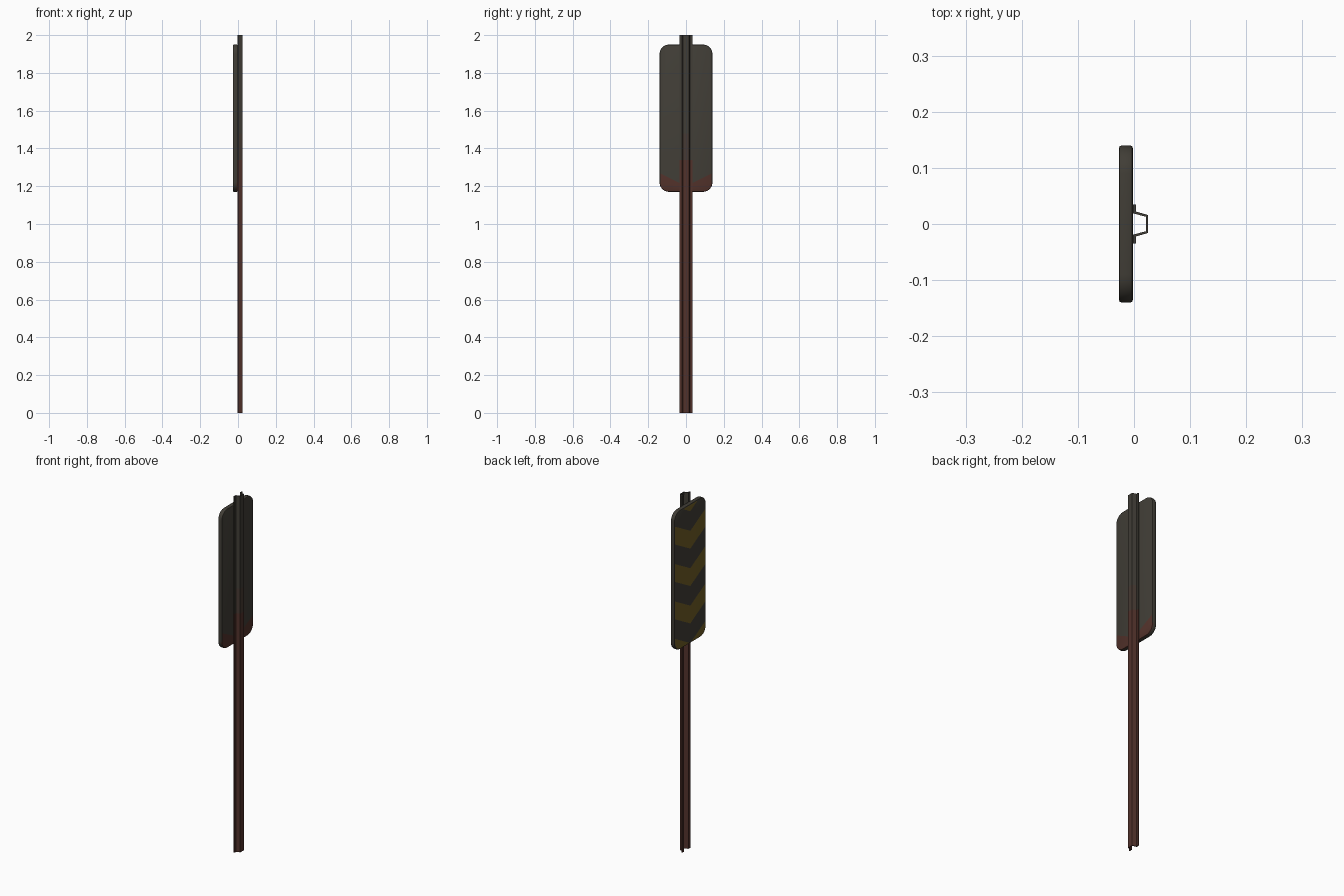
import bpy, bmesh, math
from mathutils import Vector

if "Cube" in bpy.data.objects:
    bpy.data.objects.remove(bpy.data.objects["Cube"])


def material(name, rgb):
    m = bpy.data.materials.new(name)
    m.diffuse_color = (*rgb, 1)
    m.use_nodes = True
    m.node_tree.nodes["Principled BSDF"].inputs["Base Color"].default_value = m.diffuse_color
    return m


GREY, RUST, YELLOW, STAIN = range(4)
MATS = [material("weathered_grey", (0.052, 0.047, 0.037)),
        material("rust_red", (0.085, 0.032, 0.024)),
        material("faded_yellow", (0.16, 0.11, 0.018)),
        material("rust_stain", (0.062, 0.042, 0.033))]


def prism(bm, pts, axis):
    """Closed outline swept along a vector."""
    f = bm.faces.new([bm.verts.new(p) for p in pts])
    r = bmesh.ops.extrude_face_region(bm, geom=[f])
    bmesh.ops.translate(bm, vec=axis, verts=[v for v in r["geom"] if isinstance(v, bmesh.types.BMVert)])
    bmesh.ops.recalc_face_normals(bm, faces=bm.faces)


def cut(bm, co, no, rule):
    """Slice only the faces that satisfy the rule."""
    faces = [f for f in bm.faces if rule(f)]
    geom = set(faces)
    for f in faces:
        geom.update(f.edges)
        geom.update(f.verts)
    bmesh.ops.bisect_plane(bm, geom=list(geom), dist=1e-6, plane_co=co, plane_no=no)


def finish(bm, name, paint):
    for f in bm.faces:
        f.material_index = paint(f, f.calc_center_median())
    me = bpy.data.meshes.new(name)
    bm.to_mesh(me)
    bm.free()
    for m in MATS:
        me.materials.append(m)
    ob = bpy.data.objects.new(name, me)
    bpy.context.collection.objects.link(ob)
    return ob


# Post: folded hat channel, open towards the sign
half = [(0.025, 0.016), (0.004, 0.022), (0.004, 0.035), (-0.002, 0.035),
        (-0.002, 0.019), (0.021, 0.013)]
outline = half + [(x, -y) for x, y in reversed(half)]
bm = bmesh.new()
prism(bm, [(x, y, 0) for x, y in outline], (0, 0, 2))
for z in (1.34, 1.48):
    cut(bm, (0, 0, z), (0, 0, 1), lambda f: True)


def paint_post(f, c):
    if c.z < 1.34:
        return RUST
    return STAIN if c.z < 1.48 and abs(c.y) < 0.02 else GREY


finish(bm, "post", paint_post)

# Sign: rounded plate with softened rims
W, Z0, Z1, R, X0, X1 = 0.14, 1.17, 1.95, 0.05, -0.027, -0.002
pts = []
for k, (sy, cz) in enumerate([(1, Z1 - R), (-1, Z1 - R), (-1, Z0 + R), (1, Z0 + R)]):
    for i in range(7):
        a = math.radians(90 * k + 15 * i)
        pts.append((X0, sy * (W - R) + R * math.cos(a), cz + R * math.sin(a)))
bm = bmesh.new()
prism(bm, pts, (X1 - X0, 0, 0))
rims = [e for e in bm.edges if abs(e.verts[0].co.x - e.verts[1].co.x) < 1e-6]
bmesh.ops.bevel(bm, geom=rims, offset=0.005, segments=2, profile=0.5, affect="EDGES")
bm.normal_update()

SLOPE, BASE, STEP, BAND = 0.55, 1.70, 0.21, 0.10


def front(f):
    return f.normal.x < -0.95


def back(f):
    return f.normal.x > 0.95


# Chevron cuts on the front, rust line cuts on the back
cut(bm, (0, 0, 1.5), (0, 1, 0), lambda f: front(f) or back(f))
bm.normal_update()
for s in (1, -1):
    def on_side(f, s=s):
        return f.calc_center_median().y * s > 0
    for n in range(-3, 2):
        for z in (BASE + n * STEP, BASE + n * STEP + BAND):
            cut(bm, (0, 0, z), (0, -s * SLOPE, 1), lambda f: front(f) and on_side(f))
            bm.normal_update()
    cut(bm, (0, 0, 1.20), (0, -s * 0.5, 1), lambda f: back(f) and on_side(f))
    bm.normal_update()


def paint_sign(f, c):
    if front(f):
        return YELLOW if (c.z - SLOPE * abs(c.y) - BASE) % STEP < BAND else GREY
    if c.x > -0.01 and c.z < 1.20 + 0.5 * abs(c.y):
        return RUST
    return GREY


sign = finish(bm, "chevron_sign", paint_sign)
bpy.context.view_layer.objects.active = sign
sign.select_set(True)
bpy.ops.object.shade_smooth_by_angle(angle=math.radians(40))
